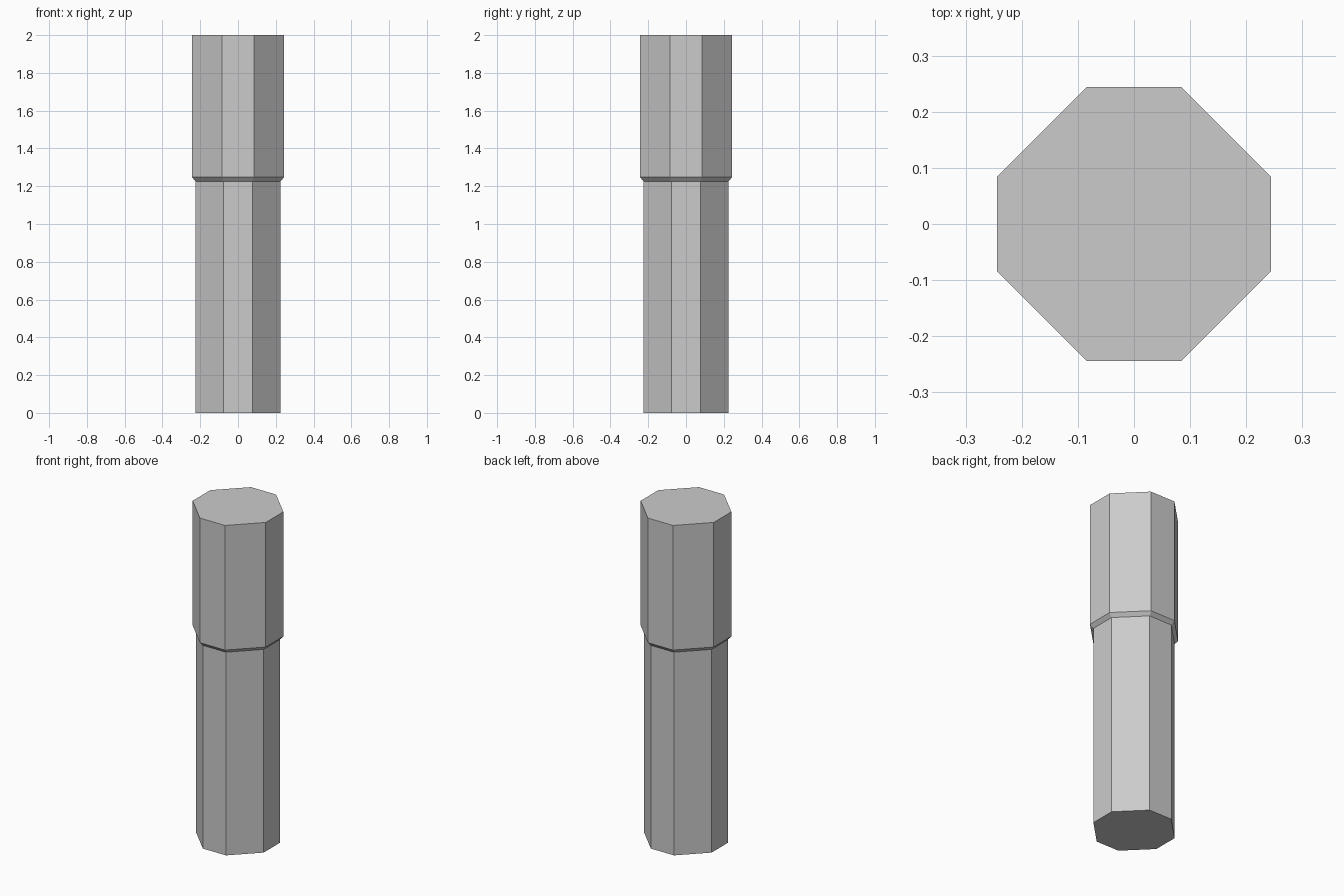
import bpy, bmesh

if "Cube" in bpy.data.objects:
    bpy.data.objects.remove(bpy.data.objects["Cube"])

# Octagon with long diagonal sides: half width 1, half flat side 0.344
F = 0.344
OCTAGON = [(F, -1), (1, -F), (1, F), (F, 1), (-F, 1), (-1, F), (-1, -F), (-F, -1)]

# Profile of the stepped post: (half width, height)
PROFILE = [(0.225, 0), (0.225, 1.226), (0.244, 1.248), (0.244, 2)]


def loft(name, profile):
    bm = bmesh.new()
    rings = [[bm.verts.new((x * r, y * r, z)) for x, y in OCTAGON] for r, z in profile]
    n = len(OCTAGON)
    for low, high in zip(rings, rings[1:]):
        for i in range(n):
            j = (i + 1) % n
            bm.faces.new((low[i], low[j], high[j], high[i]))
    # End caps
    bm.faces.new(rings[0][::-1])
    bm.faces.new(rings[-1])
    bmesh.ops.recalc_face_normals(bm, faces=bm.faces)
    mesh = bpy.data.meshes.new(name)
    bm.to_mesh(mesh)
    bm.free()
    obj = bpy.data.objects.new(name, mesh)
    bpy.context.collection.objects.link(obj)
    return obj


# Narrow shaft, chamfered step and wider head in one solid
loft("stepped_post", PROFILE)
